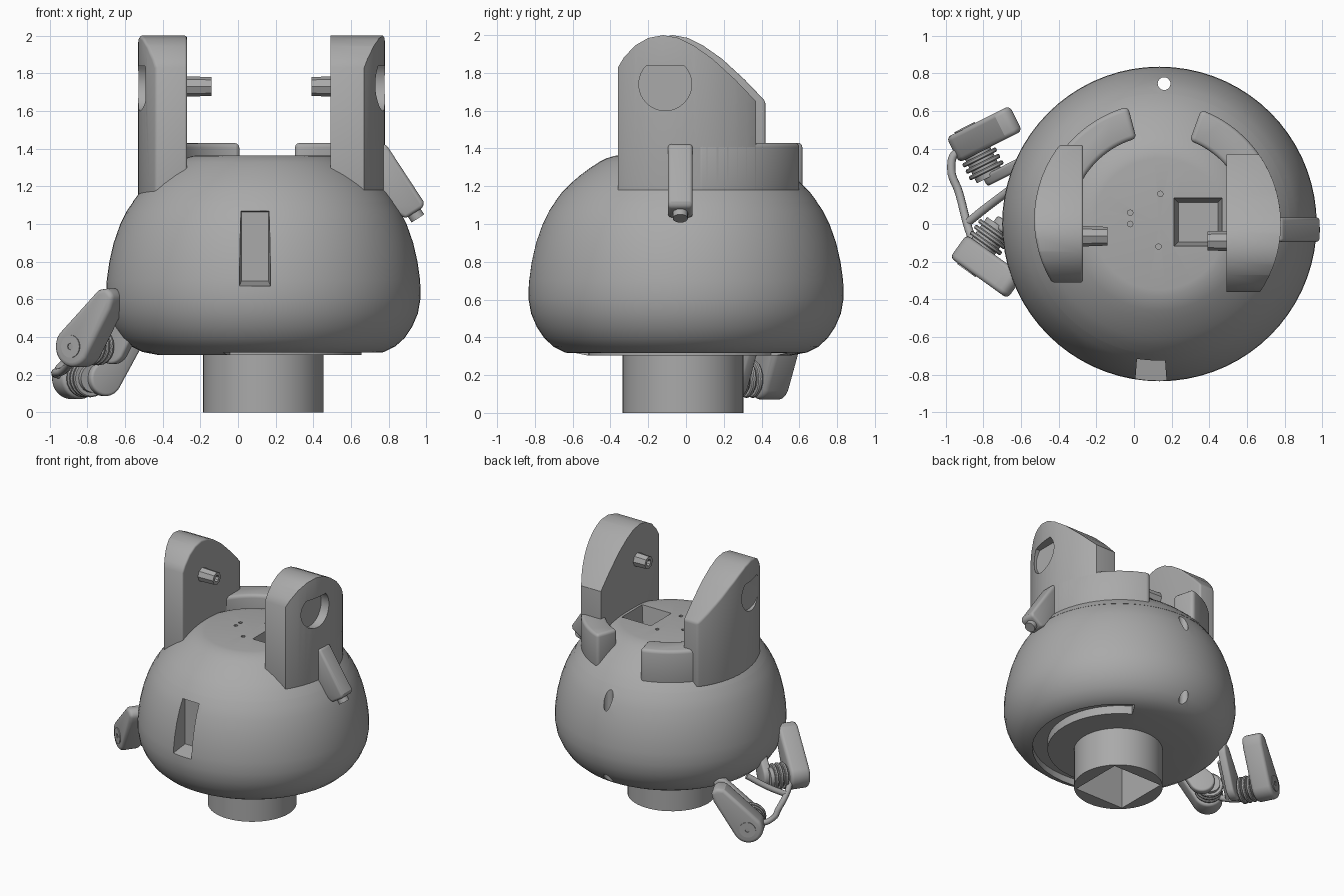
import bpy, bmesh, math
from mathutils import Vector

cube = bpy.data.objects.get("Cube")
if cube:
    bpy.data.objects.remove(cube)

grey = bpy.data.materials.new("plain grey")
grey.use_nodes = True
GREY = (0.4, 0.4, 0.4, 1)
grey.diffuse_color = GREY
grey.node_tree.nodes["Principled BSDF"].inputs["Base Color"].default_value = GREY

X, Y, Z = Vector((1, 0, 0)), Vector((0, 1, 0)), Vector((0, 0, 1))
CX = 0.135  # axis of the round body


def finish(name, bm):
    bmesh.ops.recalc_face_normals(bm, faces=bm.faces)
    mesh = bpy.data.meshes.new(name)
    bm.to_mesh(mesh)
    bm.free()
    mesh.materials.append(grey)
    ob = bpy.data.objects.new(name, mesh)
    bpy.context.collection.objects.link(ob)
    return ob


def prism(name, pts, origin, u, v, w, depth, end_scale=1):
    """Extrude a 2D outline, laid out on u and v, along w."""
    bm = bmesh.new()
    o = Vector(origin)
    a = [bm.verts.new(o + u * p + v * q) for p, q in pts]
    b = [bm.verts.new(o + (u * p + v * q) * end_scale + w * depth) for p, q in pts]
    bm.faces.new(a)
    bm.faces.new(b)
    n = len(pts)
    for i in range(n):
        j = (i + 1) % n
        bm.faces.new((a[i], a[j], b[j], b[i]))
    return finish(name, bm)


def ring(r, n=24, start=0, end=360):
    """Points on a circle or, when cut short, on an arc."""
    full = end - start == 360
    steps = n if full else n - 1
    return [(r * math.cos(math.radians(start + (end - start) * i / steps)),
             r * math.sin(math.radians(start + (end - start) * i / steps))) for i in range(n)]


def rect(w, h):
    return [(-w, -h), (w, -h), (w, h), (-w, h)]


def lathe(name, profile, steps=72):
    bm = bmesh.new()
    vs = [bm.verts.new((r, 0, z)) for r, z in profile]
    es = [bm.edges.new(e) for e in zip(vs, vs[1:])]
    bmesh.ops.spin(bm, geom=vs + es, cent=(0, 0, 0), axis=(0, 0, 1),
                   angle=math.tau, steps=steps, use_duplicate=False)
    bmesh.ops.remove_doubles(bm, verts=bm.verts, dist=1e-4)
    bmesh.ops.translate(bm, verts=bm.verts, vec=(CX, 0, 0))
    return finish(name, bm)


def apply(ob, mod):
    bpy.context.view_layer.objects.active = ob
    bpy.ops.object.modifier_apply(modifier=mod.name)


def boolean(ob, cutter, op="DIFFERENCE", keep=False):
    mod = ob.modifiers.new("cut", "BOOLEAN")
    mod.operation, mod.solver, mod.object = op, "EXACT", cutter
    apply(ob, mod)
    if not keep:
        bpy.data.objects.remove(cutter)


def bevel(ob, width, segments=3):
    mod = ob.modifiers.new("round", "BEVEL")
    mod.width, mod.segments, mod.limit_method = width, segments, "ANGLE"
    mod.angle_limit = math.radians(35)
    apply(ob, mod)


# Round body and its domed cap
body = lathe("body", [(0, .305), (.56, .305), (.64, .32), (.7, .35), (.75, .395), (.79, .455),
                      (.82, .525), (.835, .61), (.832, .7), (.818, .8), (.795, .9),
                      (.76, 1.0), (.725, 1.07), (.69, 1.12), (0, 1.12)])
cap = lathe("dome_cap", [(0, 1.12), (.692, 1.12), (.655, 1.17), (.61, 1.215), (.56, 1.258), (.51, 1.295),
                         (.46, 1.328), (.42, 1.348), (.38, 1.36), (.35, 1.365), (0, 1.365)])
neck = prism("base_neck", ring(.32, 48), (CX, -.015, 0), X, Y, Z, .62)

# Square socket up through the neck
for part in (body, neck):
    boolean(part, prism("socket_cut", rect(.215, .215), (CX, -.015, -.1), X, Y, Z, .65))
# Tapered slot in the front
boolean(body, prism("slot_cut", rect(.085, .215), (.09, -.86, .88), X, Z, Y, .17, .85))
# Curved groove in the underside
arc = ring(.63, 24, -110, 60) + ring(.52, 24, 60, -110)
boolean(body, prism("groove_cut", arc, (CX, 0, .2), X, Y, Z, .17))
# Vertical bore near the back
boolean(body, prism("bore_cut", ring(.034, 16), (.16, .745, .1), X, Y, Z, 1.2))
# Square pocket and small screw holes in the top
boolean(cap, prism("pocket_cut", rect(.14, .14), (.34, .01, 1.45), X, Y, -Z, .25, .75))
for x, y in ((-.02, .06), (-.02, 0), (.14, .16), (.13, -.12)):
    boolean(cap, prism("screw_cut", ring(.015, 8), (x, y, 1.3), X, Y, Z, .1))

# Upright arms with a recess outside and a hinge pin inside
side = [(-.36, 1.14), (-.36, 1.83), (-.33, 1.88), (-.27, 1.945), (-.2, 1.985), (-.12, 2.0), (-.04, 1.985),
        (.04, 1.945), (.14, 1.875), (.26, 1.765), (.37, 1.65), (.37, 1.14)]
flat_circle = ring(.14, 28, 135, 405)
for name, s, inner, shift, pin_len in (("left_arm", 1, .49, 0, .1), ("right_arm", -1, -.27, .05, .13)):
    arm = prism(name, side, (inner, shift, 0), Y, Z, X * s, .5)
    boolean(arm, prism("arm_outline", ring(.645, 72), (CX - (s < 0) * .02, shift / 2, 1), X, Y, Z, 1.2),
            "INTERSECT")
    bevel(arm, .05, 4)
    floor = .71 if s > 0 else -.49
    boolean(arm, prism("recess_cut", flat_circle, (floor, -.11 + shift / 2, 1.74), Y, Z, X * s, .2))
    pin = prism(name + "_pin", ring(.055, 8), (inner + s * .02, -.09 + shift / 2, 1.73),
                Y, Z, X * -s, pin_len + .02, .9)
    boolean(pin, prism("pin_cut", ring(.025, 8), (inner - s * .05, -.09 + shift / 2, 1.73),
                       Y, Z, X * -s, .2))

# Low curved walls running back from the arms
for name, a, b in (("left_rear_wall", 5, 70), ("right_rear_wall", 105, 175)):
    outline = ring(.645, 24, a, b) + ring(.47, 24, b, a)
    bevel(prism(name, outline, (CX, 0, 1.14), X, Y, Z, .29), .025)

# Slanted lever on the side
lever = prism("side_lever", [(.7, 1.3), (.75, 1.42), (.785, 1.425), (.985, 1.12), (.985, 1.09), (.89, 1.03),
                             (.8, 1.08)], (0, -.095, 0), X, Z, Y, .13)
bevel(lever, .02)
tip_dir = Vector((.55, 0, -.83))
prism("lever_knob", ring(.04, 16), (.925, -.03, 1.075), Y, tip_dir.cross(Y), tip_dir, .055)

# Two clamp knuckles: teardrop jaw, ribbed roller and a hinge lug each
teardrop = ring(.11, 16, 140, 325) + [(.25, .2), (.27, .27), (.23, .31), (.17, .3)]
for name, hub, out in (("rear_clamp", (-.83, .375, .18), (-.45, .89, 0)),
                       ("front_clamp", (-.8, -.12, .35), (-.58, -.81, 0))):
    hub, out = Vector(hub), Vector(out).normalized()
    inward = out.cross(Z)
    if inward.x < 0:
        inward = -inward
    bevel(prism(name + "_jaw", teardrop, hub, inward, Z, out, .15), .025)
    plate = prism(name + "_bolt_plate", ring(.06, 20), hub, inward, Z, out, .156)
    boolean(plate, prism("bolt_cut", ring(.018, 8), hub + out * .14, inward, Z, out, .1))
    prism(name + "_roller_core", ring(.075, 20), hub + out * .02, inward, Z, -out, .16)
    for i in range(3):
        rib = prism(name + "_rib", ring(.1, 20), hub - out * (.012 + .038 * i), inward, Z, -out, .024)
        bevel(rib, .006, 1)
    lug = [(p * .85, q * .85) for p, q in teardrop]
    bevel(prism(name + "_lug", lug, hub - out * .12 + inward * .06, inward, Z, -out, .06), .015)

# Bent wire linking the two clamps


def wire(name, pts, cyclic=False):
    curve = bpy.data.curves.new(name, "CURVE")
    curve.dimensions, curve.bevel_depth, curve.bevel_resolution = "3D", .022, 3
    curve.use_fill_caps = True
    spline = curve.splines.new("BEZIER")
    spline.bezier_points.add(len(pts) - 1)
    for bp, p in zip(spline.bezier_points, pts):
        bp.co = p
        bp.handle_left_type = bp.handle_right_type = "AUTO"
    spline.use_cyclic_u = cyclic
    curve.resolution_u = 6
    curve.materials.append(grey)
    ob = bpy.data.objects.new(name, curve)
    bpy.context.collection.objects.link(ob)


wire("link_loop", [(-.85, .37, .2), (-.94, .38, .2), (-.97, .29, .21), (-.93, .17, .22),
                   (-.88, -.02, .28), (-.85, -.1, .33)])
wire("link_brace", [(-.66, .18, .42), (-.78, .09, .33), (-.88, .01, .27)])

for ob in list(bpy.context.view_layer.objects):
    ob.select_set(ob.type == "MESH" and grey.name in ob.data.materials)
    if ob.select_get():
        bpy.context.view_layer.objects.active = ob
bpy.ops.object.shade_smooth_by_angle(angle=math.radians(32))
